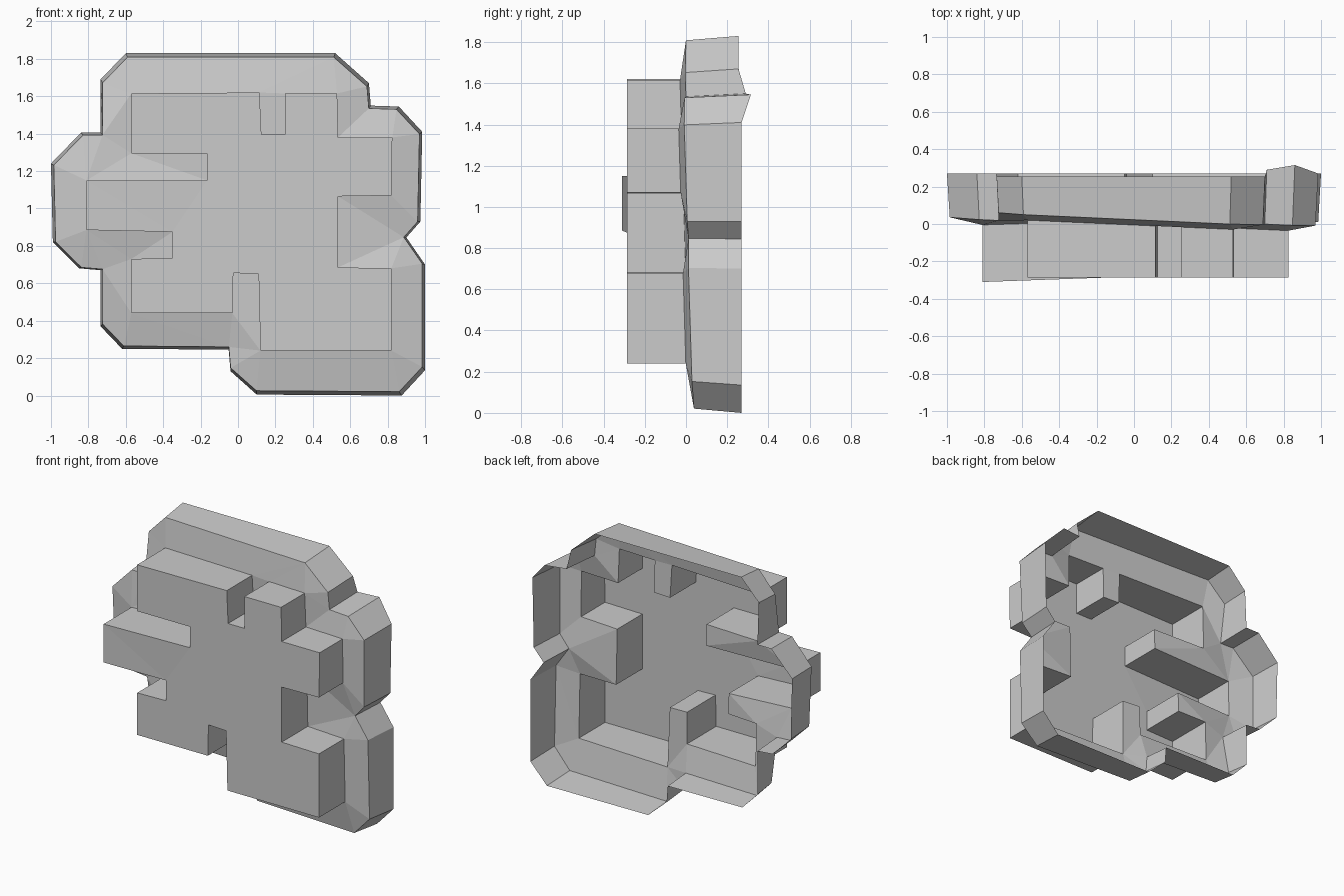
import bpy, bmesh
from mathutils import Vector

cube = bpy.data.objects.get("Cube")
if cube:
    bpy.data.objects.remove(cube, do_unlink=True)

grey = bpy.data.materials.new("plain grey")
grey.use_nodes = True
colour = (0.6, 0.6, 0.6, 1)
grey.diffuse_color = colour
grey.node_tree.nodes["Principled BSDF"].inputs["Base Color"].default_value = colour

# Notched outline of the raised block, as (x, z)
block = [(-.57, 1.615), (.115, 1.62), (.125, 1.395), (.25, 1.395), (.25, 1.615),
         (.53, 1.615), (.535, 1.38), (.825, 1.38), (.82, 1.07), (.535, 1.065),
         (.535, .685), (.82, .68), (.82, .24), (.12, .24), (.11, .65),
         (-.025, .655), (-.03, .44), (-.57, .44), (-.57, .73), (-.35, .735),
         (-.35, .875), (-.81, .885), (-.81, 1.15), (-.165, 1.15),
         (-.165, 1.295), (-.57, 1.295)]

# Chamfered outline of the surrounding rim, as (x, z)
rim = [(-.6, 1.83), (.52, 1.83), (.7, 1.67), (.71, 1.55), (.86, 1.545),
       (.985, 1.41), (.975, .93), (.9, .845), (1, .7), (1, .135), (.875, 0),
       (.1, .005), (-.04, .13), (-.05, .245), (-.62, .25), (-.735, .37),
       (-.735, .67), (-.85, .68), (-.99, .82), (-1, 1.24), (-.84, 1.405),
       (-.735, 1.405), (-.735, 1.69)]


def left_lobe(x, z):
    return x < -.7 and .6 < z < 1.5


def base_depth(x, z):
    """Slightly tilted plane from which the block rises."""
    return .043 - .045 * x - .03 * z - (.05 if left_lobe(x, z) else 0)


def front_point(x, z):
    return Vector((x, -.31 if left_lobe(x, z) else -.287, z))


def base_point(x, z):
    return Vector((x, base_depth(x, z), z))


def rim_front_point(x, z):
    return Vector((x * .985, base_depth(x, z) + .035, .9 + (z - .9) * .977))


def rim_back_point(x, z):
    depth = .27
    if z > 1.6:
        depth = .255
    elif z > 1.5:
        depth = .29 if x < .8 else .315
    return Vector((x, depth, z))


bm = bmesh.new()


def ring(outline, place):
    verts = [bm.verts.new(place(x, z)) for x, z in outline]
    edges = [bm.edges.new((v, verts[i - 1])) for i, v in enumerate(verts)]
    return verts, edges


def wall(front, back):
    for i in range(len(front)):
        bm.faces.new((front[i - 1], front[i], back[i], back[i - 1]))


def fill(edges):
    bmesh.ops.triangle_fill(bm, use_beauty=True, edges=edges, normal=(0, -1, 0))


# Raised block: front face and side walls
face_verts, face_edges = ring(block, front_point)
base_verts, base_edges = ring(block, base_point)
wall(face_verts, base_verts)
fill(face_edges)

# Flange around the block, then the rim wall; the back stays open
lip_verts, lip_edges = ring(rim, rim_front_point)
back_verts, back_edges = ring(rim, rim_back_point)
fill(base_edges + lip_edges)
wall(lip_verts, back_verts)

# Turn the whole shell outwards
bmesh.ops.recalc_face_normals(bm, faces=bm.faces[:])
front_area = sum(f.normal.y * f.calc_area() for f in bm.faces)
if front_area > 0:
    bmesh.ops.reverse_faces(bm, faces=bm.faces[:])

mesh = bpy.data.meshes.new("notched_shell")
bm.to_mesh(mesh)
bm.free()
mesh.materials.append(grey)
shell = bpy.data.objects.new("notched_shell", mesh)
bpy.context.collection.objects.link(shell)
